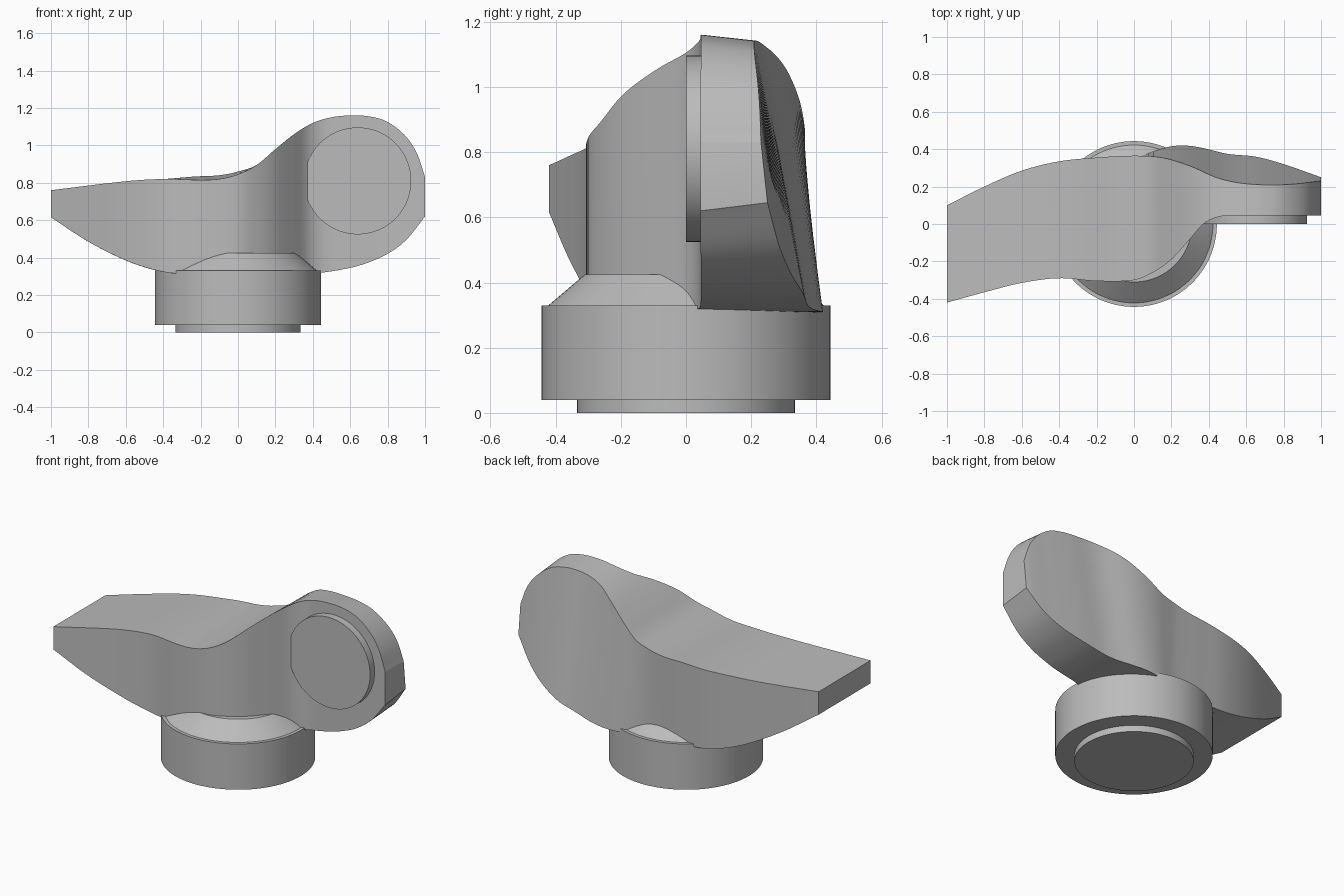
import bpy
import bmesh
import math
from mathutils import Matrix

default_cube = bpy.data.objects.get("Cube")
if default_cube:
    bpy.data.objects.remove(default_cube, do_unlink=True)

# Single plain material
grey = bpy.data.materials.new("light grey")
grey.use_nodes = True
grey.diffuse_color = (0.5, 0.5, 0.5, 1)
grey.node_tree.nodes["Principled BSDF"].inputs["Base Color"].default_value = grey.diffuse_color


def smooth_curve(points):
    """Return a function that passes smoothly through (x, value) points."""
    last = len(points) - 1

    def slope(i):
        before, after = points[max(i - 1, 0)], points[min(i + 1, last)]
        return (after[1] - before[1]) / (after[0] - before[0])

    def evaluate(x):
        i = 0
        while i < last - 1 and x > points[i + 1][0]:
            i += 1
        (start_x, start), (end_x, end) = points[i], points[i + 1]
        width = end_x - start_x
        t = min(max((x - start_x) / width, 0), 1)
        ease = t * t * (3 - 2 * t)
        lead = t * (1 - t) * (1 - t) * width * slope(i)
        trail = t * t * (t - 1) * width * slope(i + 1)
        return start + (end - start) * ease + lead + trail

    return evaluate


def finish(name, bm, location=(0, 0, 0)):
    """Turn a bmesh into a smooth-shaded object with sharp edges kept."""
    bmesh.ops.recalc_face_normals(bm, faces=bm.faces[:])
    mesh = bpy.data.meshes.new(name)
    bm.to_mesh(mesh)
    bm.free()
    mesh.materials.append(grey)
    part = bpy.data.objects.new(name, mesh)
    part.location = location
    bpy.context.collection.objects.link(part)
    bpy.ops.object.select_all(action="DESELECT")
    part.select_set(True)
    bpy.context.view_layer.objects.active = part
    bpy.ops.object.shade_smooth_by_angle(angle=math.radians(25))
    return part


def turned_part(name, bottom_radius, top_radius, bottom, top):
    """Upright cylinder or cone between two heights."""
    bm = bmesh.new()
    bmesh.ops.create_cone(bm, cap_ends=True, segments=96, radius1=bottom_radius,
                          radius2=top_radius, depth=top - bottom)
    return finish(name, bm, (0, 0, (bottom + top) / 2))


# Edge curves of the swept arm, all as functions of x
front_wall = smooth_curve([(-1, -.42), (-.8, -.365), (-.6, -.315), (-.4, -.29), (-.2, -.305),
                           (0, -.3), (.1, -.26), (.2, -.19), (.3, -.08), (.37, 0),
                           (.45, .038), (.55, .045), (1, .045)])
back_upper = smooth_curve([(-1, .1), (-.8, .2), (-.6, .285), (-.4, .335), (-.2, .355),
                           (0, .365), (.15, .355), (.3, .31), (.45, .245), (.6, .215),
                           (.8, .21), (1, .23)])
back_lower = smooth_curve([(-1, .1), (-.8, .195), (-.6, .275), (-.4, .325), (-.2, .34),
                           (0, .355), (.15, .405), (.25, .42), (.35, .41), (.5, .375),
                           (.65, .36), (.8, .32), (1, .25)])
front_top = smooth_curve([(-1, .76), (-.6, .808), (-.4, .82), (-.2, .815), (-.1, .82),
                          (0, .845), (.1, .895), (.2, .98), (.3, 1.06), (.4, 1.12),
                          (.5, 1.15), (.6, 1.16), (.7, 1.155), (.8, 1.125), (.9, 1.045),
                          (.96, .95), (1, .83)])
back_lift = smooth_curve([(-1, 0), (-.4, 0), (-.2, .02), (0, .015), (.1, 0), (.6, -.018),
                          (.9, -.015), (1, 0)])
underside = smooth_curve([(-1, .615), (-.8, .485), (-.6, .385), (-.45, .335), (-.33, .315),
                          (0, .31), (.4, .315), (.6, .345), (.7, .375), (.8, .42),
                          (.9, .495), (1, .62)])
under_lift = smooth_curve([(-1, 0), (.4, 0), (.8, .012), (1, .025)])

# Swept arm: four-cornered sections lofted along x
bm = bmesh.new()
steps = 120
sections = []
for i in range(steps + 1):
    x = -math.cos(math.pi * i / steps)
    corners = [(front_wall(x), underside(x)),
               (back_lower(x), underside(x) + under_lift(x)),
               (back_upper(x), front_top(x) + back_lift(x)),
               (front_wall(x), front_top(x))]
    sections.append([bm.verts.new((x, y, z)) for y, z in corners])
for near, far in zip(sections, sections[1:]):
    for a in range(4):
        b = (a + 1) % 4
        bm.faces.new((near[a], near[b], far[b], far[a]))
bm.faces.new(sections[0])
bm.faces.new(sections[-1])
finish("swept_arm", bm)

# Round boss on the front of the raised end
bm = bmesh.new()
bmesh.ops.create_cone(bm, cap_ends=True, segments=96, radius1=.286, radius2=.286, depth=.1,
                      matrix=Matrix.Rotation(math.pi / 2, 4, "X"))
finish("round_boss", bm, (.64, .05, .81))

# Round base: foot, drum and chamfered collar
turned_part("base_foot", .335, .335, 0, .05)
turned_part("base_drum", .443, .443, .04, .33)
turned_part("base_collar", .428, .31, .325, .425)
